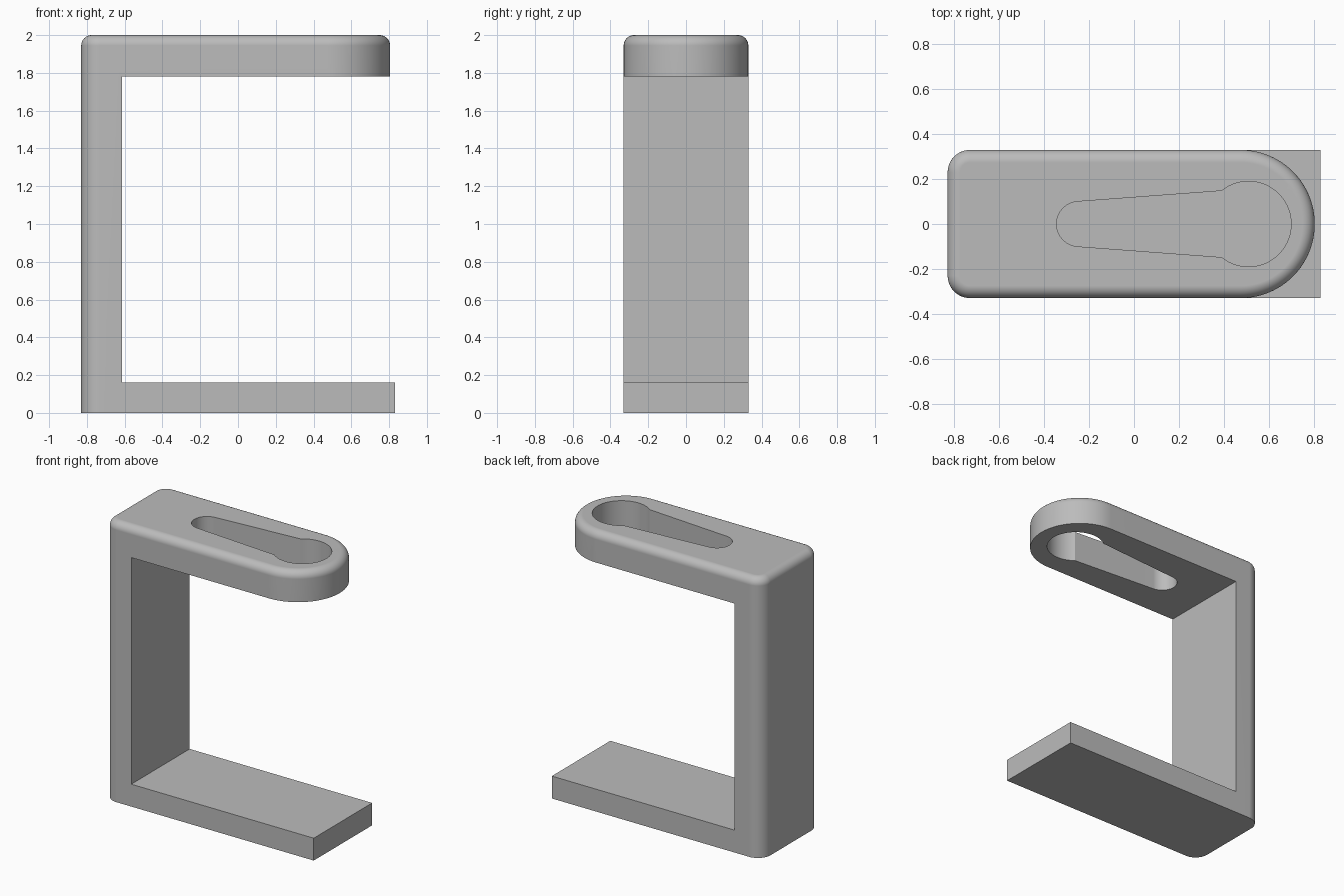
import bpy, bmesh
from math import sin, cos, pi, radians

cube = bpy.data.objects.get("Cube")
if cube:
    bpy.data.objects.remove(cube, do_unlink=True)

LEFT, RIGHT, HALF = -0.83, 0.83, 0.33   # overall plan limits
INNER, ARM_Z, BASE_Z, TOP = -0.613, 1.78, 0.16, 2.0

grey = bpy.data.materials.new("plain grey")
grey.use_nodes = True
color = (0.5, 0.5, 0.5, 1)
grey.diffuse_color = color
grey.node_tree.nodes["Principled BSDF"].inputs["Base Color"].default_value = color


def arc(cx, cy, r, start, end, n):
    angles = [radians(start + (end - start) * i / n) for i in range(n + 1)]
    return [(cx + r * cos(a), cy + r * sin(a)) for a in angles]


def loft(name, layers):
    """Closed solid through matching (outline, height) layers."""
    bm = bmesh.new()
    rings = [[bm.verts.new((x, y, z)) for x, y in pts] for pts, z in layers]
    for low, high in zip(rings, rings[1:]):
        for i in range(len(low)):
            j = (i + 1) % len(low)
            bm.faces.new((low[i], low[j], high[j], high[i]))
    bm.faces.new(rings[0][::-1])
    bm.faces.new(rings[-1])
    mesh = bpy.data.meshes.new(name)
    bm.to_mesh(mesh)
    bm.free()
    mesh.materials.append(grey)
    obj = bpy.data.objects.new(name, mesh)
    bpy.context.collection.objects.link(obj)
    return obj


def block(name, x0, x1, half, z0, z1):
    pts = [(x0, -half), (x1, -half), (x1, half), (x0, half)]
    return loft(name, [(pts, z0), (pts, z1)])


def combine(target, other, operation):
    mod = target.modifiers.new(operation.lower(), 'BOOLEAN')
    mod.operation, mod.object, mod.solver = operation, other, 'EXACT'
    bpy.context.view_layer.objects.active = target
    bpy.ops.object.modifier_apply(modifier=mod.name)
    bpy.data.objects.remove(other, do_unlink=True)


def body_outline(inset):
    """Round nose on +x, small rounded corners on -x."""
    corner, r = 0.1, 0.1 - inset
    return (arc(0.475, 0, HALF - inset, -90, 90, 48)
            + arc(LEFT + corner, HALF - corner, r, 90, 180, 12)
            + arc(LEFT + corner, corner - HALF, r, 180, 270, 12))


# Upright and arm, with a rounded upper rim
rim, steps = 0.055, 8
layers = [(body_outline(0), 0)]
for i in range(steps + 1):
    a = pi / 2 * i / steps
    layers.append((body_outline(rim * (1 - cos(a))), TOP - rim + rim * sin(a)))
bracket = loft("bracket", layers)

# Open throat of the bracket
combine(bracket, block("throat_cutter", INNER, 1, 0.5, -1, ARM_Z), 'DIFFERENCE')

# Square-ended foot
combine(bracket, block("foot", INNER - 0.08, RIGHT, HALF, 0, BASE_Z), 'UNION')

# Tapered keyhole slot through the arm
slot = arc(0.51, 0, 0.19, -129, 129, 48) + arc(-0.245, 0, 0.1, 94.6, 265.4, 24)
combine(bracket, loft("slot_cutter", [(slot, 1.5), (slot, 2.2)]), 'DIFFERENCE')

# Smooth curves, crisp flat faces
bpy.ops.object.select_all(action='DESELECT')
bracket.select_set(True)
bpy.context.view_layer.objects.active = bracket
bpy.ops.object.shade_smooth_by_angle(angle=radians(30))
weighted = bracket.modifiers.new("even_shading", 'WEIGHTED_NORMAL')
weighted.keep_sharp = True
